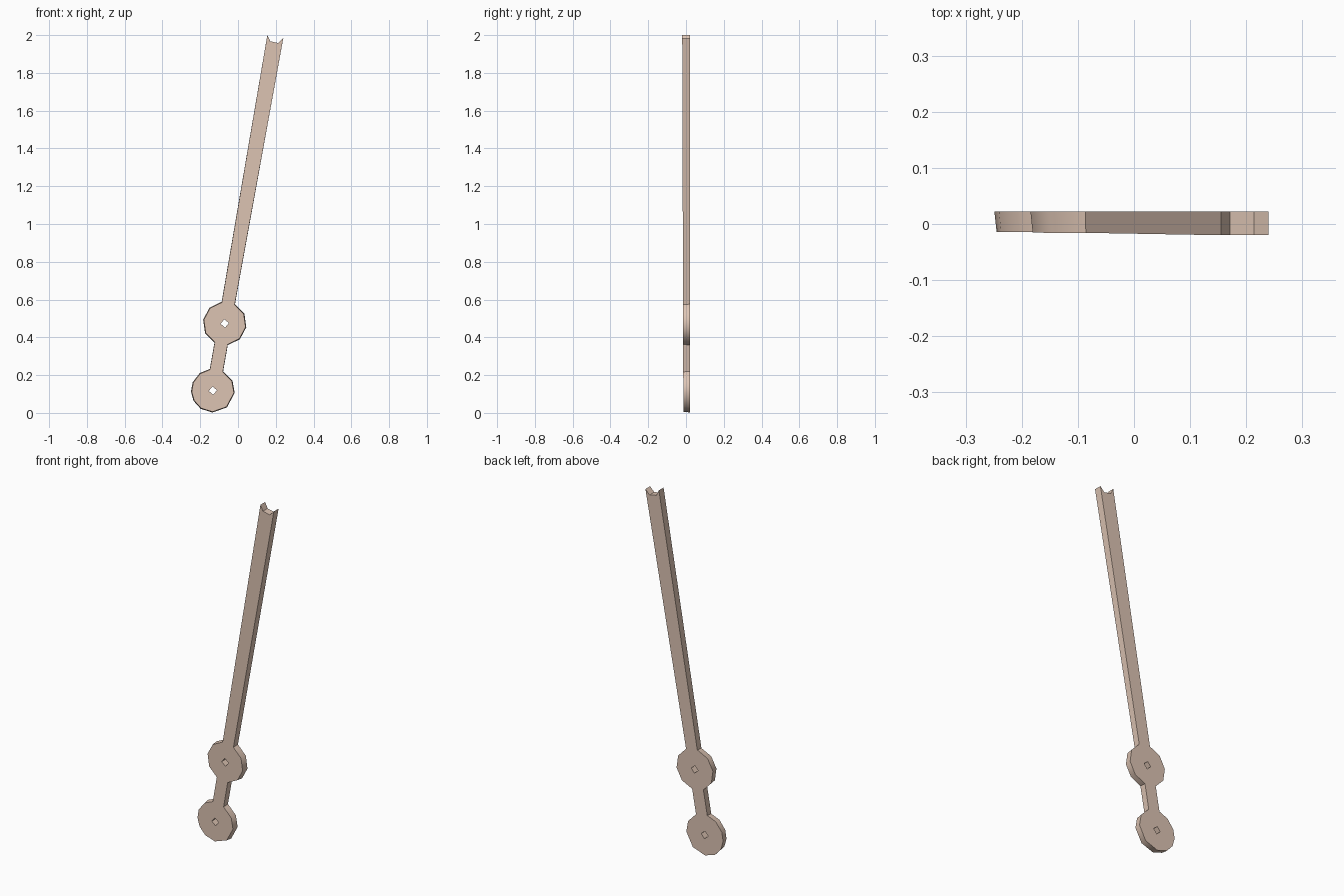
import bpy, bmesh
from math import sin, cos, radians

if "Cube" in bpy.data.objects:
    bpy.data.objects.remove(bpy.data.objects["Cube"])

TILT = radians(10)
CX, CZ = -0.133, 0.118        # centre of the lower disc
V2 = 0.361                    # distance to the upper disc along the arm
R = 0.116                     # disc radius
TOP = 1.903                   # arm tip along its axis


def arc(v0, angles):
    # angles measured from the arm axis, clockwise positive
    return [(R * sin(radians(a)), v0 + R * cos(radians(a))) for a in angles]


def world(u, v):
    return (CX + u * cos(TILT) + v * sin(TILT), 0.022,
            CZ - u * sin(TILT) + v * cos(TILT))


def add_loop(bm, pts):
    vs = [bm.verts.new(world(u, v)) for u, v in pts]
    return [bm.edges.new((vs[i], vs[(i + 1) % len(vs)])) for i in range(len(vs))]


# Outline, clockwise: lower disc, upper disc right side, notched tip, upper disc left side
outline = arc(V2, (18, 54, 90, 126, 162))
outline += arc(0, (18, 54, 86, 130, 171, 204, 232, 257, 282, 313, 342))
outline += arc(V2, (198, 234, 270, 306, 342))
outline += [(-0.043, TOP), (-0.022, TOP - 0.029),
            (0.022, TOP - 0.031), (0.043, TOP)]

bm = bmesh.new()
edges = add_loop(bm, outline)
# Diamond pivot holes
for v0 in (0, V2):
    r = 0.022
    edges += add_loop(bm, [(r * sin(radians(a)), v0 + r * cos(radians(a)))
                           for a in (-15, 75, 165, 255)])
bmesh.ops.triangle_fill(bm, edges=edges, use_beauty=True, use_dissolve=False)

# Thickness: front face slopes slightly, disc rims narrow towards the front
ext = bmesh.ops.extrude_face_region(bm, geom=bm.faces[:], use_keep_orig=True)
for vert in [g for g in ext["geom"] if isinstance(g, bmesh.types.BMVert)]:
    vert.co.y = -0.014 - 0.003 * vert.co.z
    for v0 in (0, V2):
        x, _, z = world(0, v0)
        dx, dz = vert.co.x - x, vert.co.z - z
        if 0.08 < (dx * dx + dz * dz) ** 0.5 < 0.125:
            vert.co.x, vert.co.z = x + dx * 0.965, z + dz * 0.965
bmesh.ops.recalc_face_normals(bm, faces=bm.faces[:])

mesh = bpy.data.meshes.new("pivot_arm")
bm.to_mesh(mesh)
bm.free()
arm = bpy.data.objects.new("pivot_arm", mesh)
bpy.context.collection.objects.link(arm)

mat = bpy.data.materials.new("pale_tan")
mat.diffuse_color = (0.72, 0.55, 0.45, 1)
mat.use_nodes = True
mat.node_tree.nodes["Principled BSDF"].inputs["Base Color"].default_value = mat.diffuse_color
mesh.materials.append(mat)

bpy.context.view_layer.objects.active = arm
arm.select_set(True)
bpy.ops.object.shade_smooth_by_angle(angle=radians(46))
